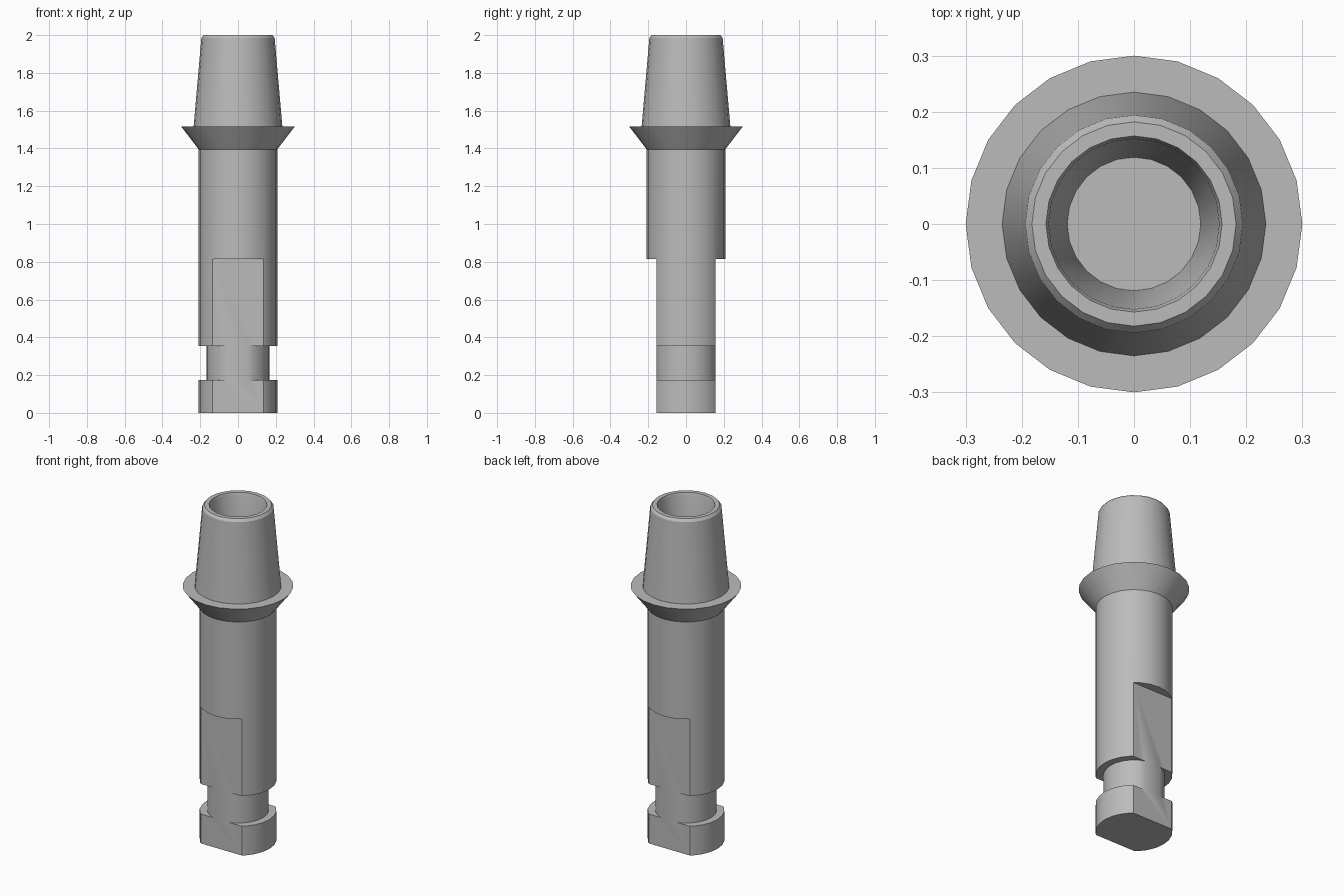
import bpy
import math

cube = bpy.data.objects.get("Cube")
if cube:
    bpy.data.objects.remove(cube, do_unlink=True)

SEGMENTS = 24

metal = bpy.data.materials.new("satin grey metal")
metal.use_nodes = True
grey = (0.5, 0.5, 0.5, 1)
metal.diffuse_color = grey
metal.node_tree.nodes["Principled BSDF"].inputs["Base Color"].default_value = grey


def lathe(name, profile):
    """Turn a (radius, height) profile around z and cap both ends."""
    verts, faces = [], []
    for r, z in profile:
        for i in range(SEGMENTS):
            a = math.tau * i / SEGMENTS
            verts.append((r * math.cos(a), r * math.sin(a), z))
    for ring in range(len(profile) - 1):
        for i in range(SEGMENTS):
            j = (i + 1) % SEGMENTS
            low, high = ring * SEGMENTS, (ring + 1) * SEGMENTS
            faces.append((low + i, low + j, high + j, high + i))
    faces.append(tuple(reversed(range(SEGMENTS))))
    last = (len(profile) - 1) * SEGMENTS
    faces.append(tuple(range(last, last + SEGMENTS)))
    mesh = bpy.data.meshes.new(name)
    mesh.from_pydata(verts, [], faces)
    mesh.materials.append(metal)
    obj = bpy.data.objects.new(name, mesh)
    bpy.context.collection.objects.link(obj)
    return obj


# Foot, neck groove, shank, flared collar, tapered post and blind socket
profile = [
    (0.208, 0), (0.208, 0.175), (0.166, 0.175), (0.166, 0.355),
    (0.208, 0.355), (0.208, 1.395), (0.3, 1.515), (0.235, 1.515),
    (0.194, 1.985), (0.182, 2.0), (0.157, 2.0), (0.152, 1.985),
    (0.119, 1.52),
]
body = lathe("abutment_body", profile)
bpy.context.view_layer.objects.active = body
body.select_set(True)

# Wrench flats on the front and back of the lower shank
FLAT_Y, FLAT_TOP = 0.156, 0.815
for side in (-1, 1):
    bpy.ops.mesh.primitive_cube_add(
        size=1, location=(0, side * (FLAT_Y + 0.1), FLAT_TOP - 0.5))
    cutter = bpy.context.object
    cutter.name = "flat_cutter"
    cutter.scale = (0.6, 0.2, 1)
    cutter.hide_render = True
    cutter.data.materials.append(metal)
    bpy.context.view_layer.update()
    cut = body.modifiers.new("wrench_flat", "BOOLEAN")
    cut.operation = "DIFFERENCE"
    cut.solver = "EXACT"
    cut.object = cutter
    bpy.ops.object.select_all(action="DESELECT")
    body.select_set(True)
    bpy.context.view_layer.objects.active = body
    bpy.ops.object.modifier_apply(modifier=cut.name)
    bpy.data.objects.remove(cutter, do_unlink=True)

bpy.ops.object.shade_smooth_by_angle(angle=math.radians(30))
